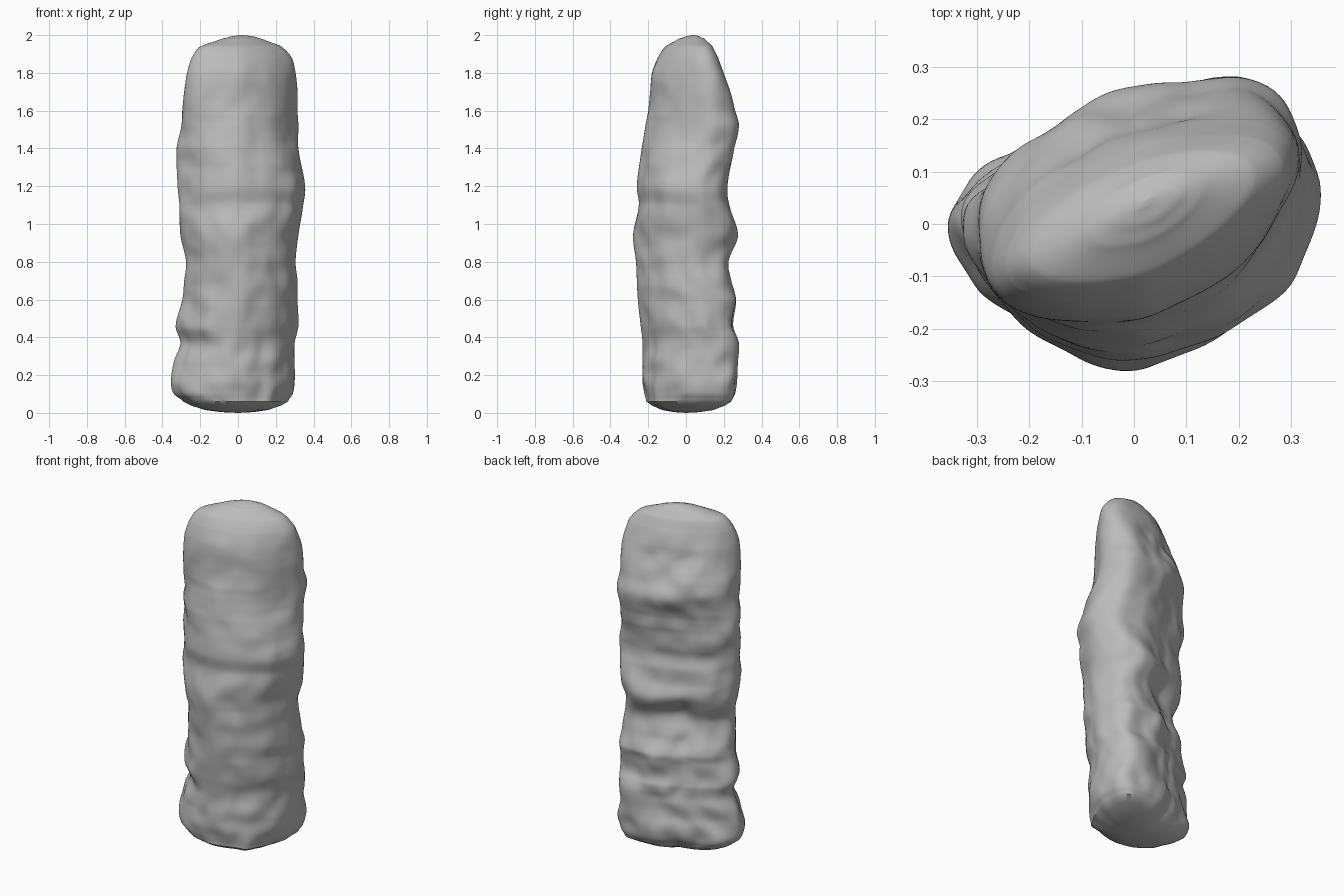
import bpy
import bmesh
from math import sin, cos, pi, exp
from mathutils import Vector, noise

cube = bpy.data.objects.get("Cube")
if cube:
    bpy.data.objects.remove(cube)

SIDES, RINGS = 144, 220

# Plan outline: radius at even steps of angle, starting at +x
PLAN = [.33, .372, .375, .3, .25, .225, .24, .3,
        .353, .32, .3, .285, .278, .268, .275, .3]

# Height, then the extent of the stone: left, right, front, back
PROFILE = [
    (.06, -.29, .265, -.21, .24), (.1, -.34, .29, -.22, .26),
    (.16, -.355, .3, -.23, .27), (.27, -.34, .3, -.23, .275),
    (.37, -.305, .3, -.23, .28), (.46, -.33, .32, -.24, .25),
    (.6, -.295, .315, -.255, .265), (.7, -.285, .315, -.26, .24),
    (.8, -.275, .305, -.265, .225), (.94, -.305, .32, -.28, .275),
    (1.1, -.31, .345, -.25, .23), (1.2, -.32, .355, -.26, .22),
    (1.4, -.325, .32, -.235, .255), (1.52, -.3, .32, -.215, .28),
    (1.6, -.295, .315, -.2, .26), (1.7, -.285, .315, -.19, .235),
    (1.8, -.27, .305, -.18, .2), (1.88, -.245, .285, -.15, .17),
    (1.94, -.2, .23, -.11, .14), (1.98, -.09, .13, -.04, .1),
    (1.994, -.035, .08, 0, .07), (2, .01, .03, .03, .05)]


def spline(a, b, c, d, t):
    return b + .5 * t * (c - a + t * (2*a - 5*b + 4*c - d + t * (3*(b - c) + d - a)))


def plan_point(angle, z):
    """Outline point: cornered at the foot, a slim slanted oval at the top."""
    n = len(PLAN)
    u = angle / (2 * pi) * n
    i = int(u)
    r = spline(*[PLAN[(i + k) % n] for k in (-1, 0, 1, 2)], u - i)
    for corner, size in ((.68, .045), (5.5, .03), (3.6, .02)):
        r += size * exp(-z / .2 - ((angle - corner) / .2) ** 2)
    out = Vector((cos(angle), sin(angle)))
    blade = min(max((z - 1.3) / .65, 0), 1) * .85
    a = angle - .38
    oval = (cos(a)**2 / .36**2 + sin(a)**2 / .13**2) ** -.5
    r += (oval - r) * blade
    return out * (r + lumps(out * r, out, z))


def lumps(p, out, z):
    """Weathered relief, bolder at the back and finer near the foot."""
    back = max(0, out.y * .9 - out.x * .4)
    fade = min(1, (2 - z) / .25)
    wide = noise.noise(Vector((p.x * 4, p.y * 4, z * 4.5)))
    fine = noise.noise(Vector((p.x * 9, p.y * 9, z * 9 + 5)))
    foot = exp(-z * 1.5)
    return fade * (wide * (.012 + .035 * back) + fine * (.008 + .012 * foot + .008 * back))


def extent(z):
    i = 0
    while i < len(PROFILE) - 2 and PROFILE[i + 1][0] < z:
        i += 1
    rows = [PROFILE[min(max(i + k, 0), len(PROFILE) - 1)] for k in (-1, 0, 1, 2)]
    t = (z - rows[1][0]) / (rows[2][0] - rows[1][0])
    return [spline(*[row[c] for row in rows], t) for c in range(1, 5)]


def ring_points(z):
    """Section at one height, set to the profile's extents."""
    flat = [plan_point(2 * pi * k / SIDES, z) for k in range(SIDES)]
    xs, ys = [p.x for p in flat], [p.y for p in flat]
    x0, x1, y0, y1 = extent(z)
    return [Vector((x0 + (p.x - min(xs)) / (max(xs) - min(xs)) * (x1 - x0),
                    y0 + (p.y - min(ys)) / (max(ys) - min(ys)) * (y1 - y0), z))
            for p in flat]


# Standing stone body, lofted ring by ring
bm = bmesh.new()
low, high = PROFILE[0][0], PROFILE[-1][0]
loops = []
for scale, z in ((.3, .004), (.6, .015), (.85, .038)):
    loops.append([bm.verts.new((p.x * scale, p.y * scale, z)) for p in ring_points(low)])
for j in range(RINGS):
    s = j / (RINGS - 1)
    z = low + (high - low) * (1 - (1 - s) ** 1.4)
    loops.append([bm.verts.new(p) for p in ring_points(z)])
for a, b in zip(loops, loops[1:]):
    for k in range(SIDES):
        m = (k + 1) % SIDES
        bm.faces.new((a[k], a[m], b[m], b[k]))

# Slightly domed underside and rounded tip
foot = bm.verts.new((0, 0, 0))
tip = bm.verts.new((.02, .04, high))
for k in range(SIDES):
    m = (k + 1) % SIDES
    bm.faces.new((foot, loops[0][m], loops[0][k]))
    bm.faces.new((tip, loops[-1][k], loops[-1][m]))
bmesh.ops.recalc_face_normals(bm, faces=bm.faces)

mesh = bpy.data.meshes.new("standing_stone")
bm.to_mesh(mesh)
bm.free()
stone = bpy.data.objects.new("standing_stone", mesh)
bpy.context.collection.objects.link(stone)

# Plain grey stone
grey = bpy.data.materials.new("stone_grey")
grey.use_nodes = True
colour = (.5, .5, .5, 1)
grey.diffuse_color = colour
grey.node_tree.nodes["Principled BSDF"].inputs["Base Color"].default_value = colour
mesh.materials.append(grey)

bpy.context.view_layer.objects.active = stone
stone.select_set(True)
bpy.ops.object.shade_smooth_by_angle(angle=.7)
